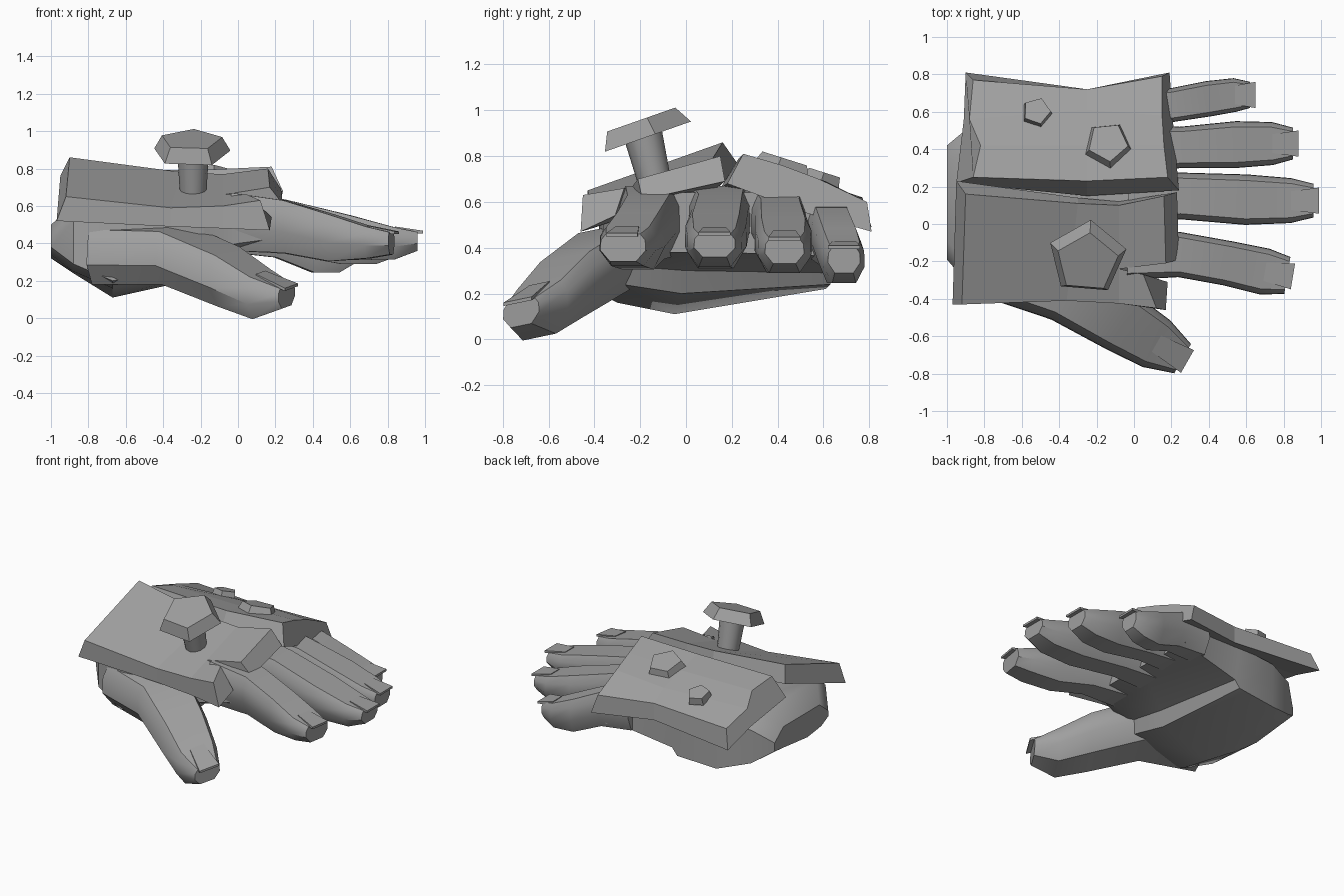
import bpy, bmesh, math
from mathutils import Vector

grey = bpy.data.materials.new("stone_grey")
grey.diffuse_color = (0.35, 0.35, 0.35, 1)


def loft(name, rings, smooth=0):
    """Skin a list of equal-length closed rings and cap both ends."""
    bm = bmesh.new()
    vs = [[bm.verts.new(p) for p in r] for r in rings]
    n = len(vs[0])
    for a, b in zip(vs, vs[1:]):
        for i in range(n):
            j = (i + 1) % n
            bm.faces.new((a[i], a[j], b[j], b[i]))
    bm.faces.new(vs[0])
    bm.faces.new(vs[-1])
    bmesh.ops.recalc_face_normals(bm, faces=bm.faces)
    me = bpy.data.meshes.new(name)
    bm.to_mesh(me)
    bm.free()
    ob = bpy.data.objects.new(name, me)
    bpy.context.collection.objects.link(ob)
    me.materials.append(grey)
    if smooth:
        bpy.ops.object.select_all(action='DESELECT')
        ob.select_set(True)
        bpy.context.view_layer.objects.active = ob
        bpy.ops.object.shade_smooth_by_angle(angle=math.radians(smooth))
    return ob


# Finger section: broad flat top, narrower rounded underside
SECTION = [(-1, -0.2), (-0.98, 0.55), (-0.76, 1), (0.76, 1),
           (0.98, 0.55), (1, -0.2), (0.58, -1), (-0.58, -1)]


def limb(name, stations, roll=0):
    """Sweep the section along (x, y, z, half width, half height) stations."""
    rings = []
    for i, (x, y, z, w, h) in enumerate(stations):
        a, b = stations[max(i - 1, 0)], stations[min(i + 1, len(stations) - 1)]
        t = Vector((b[0] - a[0], b[1] - a[1], 0)).normalized()
        side = Vector((-t.y, t.x, roll))
        rings.append([Vector((x, y, z + v * h)) + side * u * w for u, v in SECTION])
    return loft(name, rings, 40)


# Palm with a V-shaped underside and a stepped heel;
# x, slant, y range, top z, thumb-side low z, keel y and z, outer low z
def palm_ring(x, k, y0, y1, zt, zl, yk, zk, zr):
    pts = [(y0, zl + 0.04), (y0, zt - 0.08), (y0 + 0.1, zt), (y1 - 0.1, zt),
           (y1, zt - 0.08), (y1, zr), (yk, zk), (y0 + 0.08, zl)]
    return [(x + k * y, y, z) for y, z in pts]


loft("palm", [palm_ring(*s) for s in (
    (-1.00, 0, -0.19, 0.42, 0.50, 0.34, 0.05, 0.32, 0.36),
    (-0.88, 0, -0.33, 0.52, 0.60, 0.25, -0.02, 0.24, 0.28),
    (-0.67, 0, -0.38, 0.61, 0.62, 0.16, -0.05, 0.11, 0.22),
    (-0.27, -0.16, -0.36, 0.63, 0.63, 0.24, -0.02, 0.20, 0.24),
    (-0.23, -0.16, -0.34, 0.63, 0.64, 0.32, 0.00, 0.30, 0.29),
    (0.00, 0, -0.29, 0.66, 0.65, 0.36, 0.15, 0.36, 0.35),
    (0.15, 0, -0.26, 0.70, 0.64, 0.38, 0.15, 0.38, 0.36))], 35)

# Fingers with nails
fingers = {
    "index": [(-0.03, -0.15, 0.515, 0.15, 0.155), (0.25, -0.165, 0.49, 0.12, 0.14),
              (0.50, -0.21, 0.43, 0.12, 0.125), (0.70, -0.255, 0.405, 0.125, 0.085),
              (0.82, -0.275, 0.40, 0.10, 0.06)],
    "middle": [(-0.03, 0.14, 0.515, 0.15, 0.155), (0.25, 0.15, 0.49, 0.125, 0.145),
               (0.60, 0.13, 0.43, 0.135, 0.12), (0.84, 0.125, 0.40, 0.12, 0.085),
               (0.96, 0.125, 0.41, 0.09, 0.05)],
    "ring": [(-0.03, 0.40, 0.51, 0.14, 0.145), (0.25, 0.41, 0.48, 0.11, 0.135),
             (0.55, 0.425, 0.41, 0.125, 0.12), (0.74, 0.43, 0.38, 0.115, 0.09),
             (0.85, 0.43, 0.385, 0.085, 0.055)],
    "pinky": [(-0.03, 0.61, 0.48, 0.11, 0.13), (0.20, 0.635, 0.45, 0.09, 0.125),
              (0.40, 0.67, 0.365, 0.095, 0.12), (0.54, 0.69, 0.335, 0.09, 0.09),
              (0.62, 0.69, 0.345, 0.07, 0.055)],
    "thumb": [(-0.74, -0.20, 0.35, 0.20, 0.15), (-0.36, -0.34, 0.345, 0.19, 0.145),
              (-0.06, -0.53, 0.22, 0.165, 0.14), (0.12, -0.64, 0.125, 0.145, 0.115),
              (0.26, -0.72, 0.115, 0.09, 0.055)],
}
for key, path in fingers.items():
    roll = 0.18 if key == "thumb" else 0
    limb(key + "_finger", path, roll)
    a, b = Vector(path[-2][:3]), Vector(path[-1][:3])
    d = (b - a).normalized()
    s = Vector((-d.y, d.x, 0)).normalized() + Vector((0, 0, roll))
    rings = []
    for p, w, z, t in ((a, 0.05, path[-2][4] - 0.005, 0.03),
                       (b + d * 0.03, 0.07, path[-1][4] - 0.005, 0.015)):
        top = p + Vector((0, 0, z + 0.01))
        low = top - Vector((0, 0, t))
        rings.append([top - s * w, top + s * w, low + s * w, low - s * w])
    loft(key + "_nail", rings)

# Index-side back plate: outer low, outer top, inner top, inner low
loft("front_plate", [
    [(-0.97, -0.43, 0.52), (-0.92, -0.43, 0.65), (-0.90, 0.16, 0.86), (-0.95, 0.23, 0.76)],
    [(-0.36, -0.41, 0.49), (-0.36, -0.41, 0.59), (-0.30, 0.11, 0.78), (-0.30, 0.14, 0.66)],
    [(-0.08, -0.425, 0.48), (-0.08, -0.425, 0.60), (-0.08, 0.10, 0.77), (-0.08, 0.12, 0.65)]])
loft("front_plate_tongue", [
    [(-0.08, -0.425, 0.48), (-0.08, -0.425, 0.60), (-0.08, -0.24, 0.66), (-0.08, -0.24, 0.54)],
    [(0.17, -0.46, 0.47), (0.12, -0.45, 0.63), (0.05, -0.27, 0.66), (0.18, -0.31, 0.54)]])
loft("front_plate_knuckle", [
    [(-0.08, -0.24, 0.54), (-0.08, -0.24, 0.66), (-0.08, 0.10, 0.77), (-0.08, 0.12, 0.65)],
    [(0.24, -0.19, 0.61), (0.17, -0.21, 0.70), (0.16, 0.15, 0.80), (0.23, 0.17, 0.69)]])

# Pinky-side back plate with a crease and a notched wrist edge
loft("rear_plate", [
    [(-0.95, 0.22, 0.66), (-0.86, 0.25, 0.80), (-0.82, 0.42, 0.75), (-0.88, 0.56, 0.69),
     (-0.86, 0.77, 0.62), (-0.90, 0.81, 0.49), (-0.91, 0.56, 0.57)],
    [(-0.25, 0.15, 0.66), (-0.25, 0.23, 0.79), (-0.25, 0.42, 0.745), (-0.25, 0.61, 0.69),
     (-0.25, 0.72, 0.62), (-0.25, 0.72, 0.50), (-0.25, 0.50, 0.58)],
    [(0.24, 0.18, 0.68), (0.18, 0.25, 0.81), (0.16, 0.42, 0.76), (0.15, 0.58, 0.70),
     (0.15, 0.79, 0.60), (0.19, 0.81, 0.47), (0.21, 0.53, 0.55)]])


# Pentagonal studs: base point, axis, list of (distance, radius), sides, spin
def stud(name, base, axis, profile, sides=5, spin=90):
    n = Vector(axis).normalized()
    u = (Vector((1, 0, 0)) - n * n.x).normalized()
    v = n.cross(u)
    rings = []
    for d, r in profile:
        rings.append([Vector(base) + n * d + (u * math.cos(a) + v * math.sin(a)) * r
                      for a in (math.radians(spin) + 2 * math.pi * i / sides
                                for i in range(sides))])
    return loft(name, rings, 40 if sides > 5 else 0)


lean = (0, -0.33, 0.94)
stud("mushroom_stem", (-0.24, -0.14, 0.70), (0, -0.24, 0.97), [(-0.05, 0.07), (0.20, 0.085)], 12)
stud("mushroom_cap", (-0.25, -0.18, 0.88), lean, [(0, 0.215), (0.08, 0.17)], 5, 85)
slope = (0, 0.3, 0.95)
stud("large_stud", (-0.14, 0.42, 0.73), slope, [(0, 0.135), (0.06, 0.11)], 5, 60)
stud("small_stud", (-0.52, 0.59, 0.68), slope, [(0, 0.085), (0.05, 0.075)], 5, 70)
